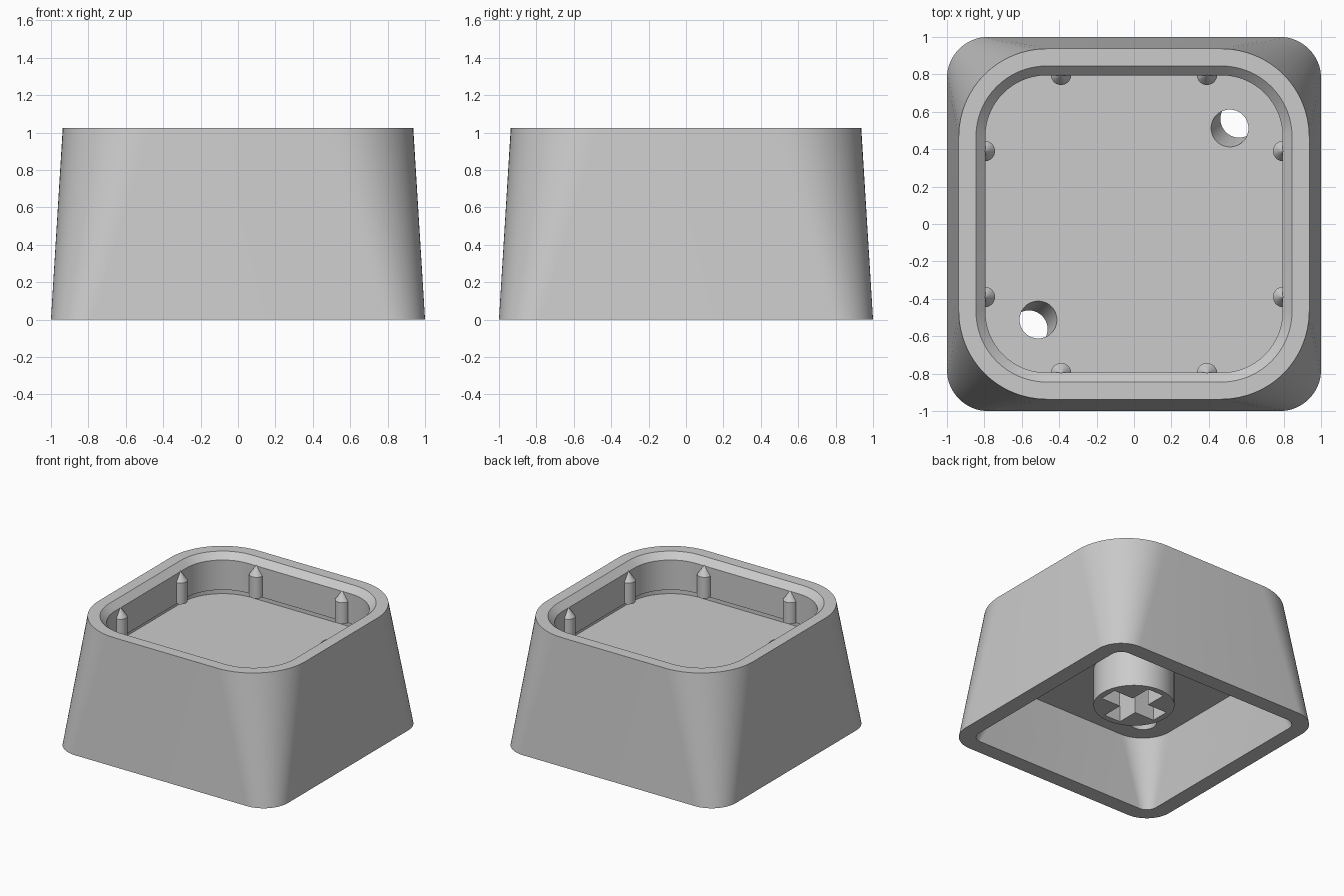
import bpy, bmesh, math
from mathutils import Vector

cube = bpy.data.objects.get("Cube")
if cube:
    bpy.data.objects.remove(cube, do_unlink=True)

grey = bpy.data.materials.new("light_grey")
GREY = (0.6, 0.6, 0.6, 1)
grey.diffuse_color = GREY
grey.use_nodes = True
grey.node_tree.nodes["Principled BSDF"].inputs["Base Color"].default_value = GREY


def rounded_square(half, radius, z, seg=16):
    """Points of a square with rounded corners, counter-clockwise."""
    pts = []
    for k in range(4):
        mid = math.radians(45 + 90 * k)
        c = (half - radius) * math.sqrt(2)
        for i in range(seg + 1):
            a = math.radians(90 * k + 90 * i / seg)
            pts.append((c * math.cos(mid) + radius * math.cos(a),
                        c * math.sin(mid) + radius * math.sin(a), z))
    return pts


def circle(x, y, z, radius, seg):
    return [(x + radius * math.cos(2 * math.pi * i / seg),
             y + radius * math.sin(2 * math.pi * i / seg), z) for i in range(seg)]


def loft(name, rings):
    """Skin a stack of rings with equal point counts and cap both ends."""
    bm = bmesh.new()
    loops = [[bm.verts.new(p) for p in ring] for ring in rings]
    n = len(loops[0])
    for lo, hi in zip(loops, loops[1:]):
        for i in range(n):
            j = (i + 1) % n
            bm.faces.new((lo[i], lo[j], hi[j], hi[i]))
    bm.faces.new(loops[0])
    bm.faces.new(loops[-1])
    bmesh.ops.recalc_face_normals(bm, faces=bm.faces)
    mesh = bpy.data.meshes.new(name)
    bm.to_mesh(mesh)
    bm.free()
    mesh.materials.append(grey)
    obj = bpy.data.objects.new(name, mesh)
    bpy.context.collection.objects.link(obj)
    return obj


def activate(obj):
    bpy.ops.object.select_all(action='DESELECT')
    obj.select_set(True)
    bpy.context.view_layer.objects.active = obj


def cut(obj, cutter):
    activate(obj)
    mod = obj.modifiers.new("cut", 'BOOLEAN')
    mod.operation, mod.solver, mod.object = 'DIFFERENCE', 'EXACT', cutter
    bpy.ops.object.modifier_apply(modifier=mod.name)
    bpy.data.objects.remove(cutter, do_unlink=True)


def smooth(obj):
    activate(obj)
    bpy.ops.object.shade_smooth_by_angle(angle=math.radians(25))


FLOOR, LIP, CEILING = 0.68, 0.73, 0.525

# Shell: underside cavity, outer wall, rim, chamfer, recess wall and the
# shallow groove under the wall's lower lip (half, radius, z)
profile = [(0.80, 0.26, CEILING), (0.87, 0.09, 0.0), (1.0, 0.22, 0.0),
           (0.937, 0.47, 1.025), (0.845, 0.378, 1.025), (0.795, 0.328, 0.975),
           (0.795, 0.328, LIP), (0.835, 0.368, LIP), (0.835, 0.368, FLOOR)]
shell = loft("shell", [rounded_square(*p) for p in profile])

# Two slanted holes through the recess floor, leaning outwards as they go down
LEAN = 0.05
for s in (1, -1):
    slope = LEAN / (FLOOR - CEILING)
    rings = []
    for z in (FLOOR + 0.04, CEILING - 0.04):
        c = s * (0.512 + slope * (FLOOR - z))
        rings.append(circle(c, c, z, 0.1, 40))
    cut(shell, loft("hole_cutter", rings))
smooth(shell)

# Round stem underneath with a cross-shaped socket
stem = loft("stem", [circle(0, 0, z, 0.305, 64) for z in (0.22, 0.60)])
L, W = 0.255, 0.075
quarter = [Vector((L, -W)), Vector((L, W)), Vector((W, W))]
cross = []
for k in range(4):
    a = math.pi / 2 * k
    for p in quarter:
        cross.append((p.x * math.cos(a) - p.y * math.sin(a),
                      p.x * math.sin(a) + p.y * math.cos(a)))
cut(stem, loft("socket_cutter", [[(x, y, z) for x, y in cross] for z in (0.1, 0.52)]))
smooth(stem)

# Eight pointed pins set half into the recess walls, two on each side
for k in range(4):
    a = math.pi / 2 * k
    for t in (-0.39, 0.39):
        x = 0.798 * math.cos(a) - t * math.sin(a)
        y = 0.798 * math.sin(a) + t * math.cos(a)
        pin = loft("pin", [circle(x, y, z, r, 24) for z, r in
                           ((LIP, 0.055), (0.905, 0.055), (0.98, 0.002))])
        smooth(pin)
